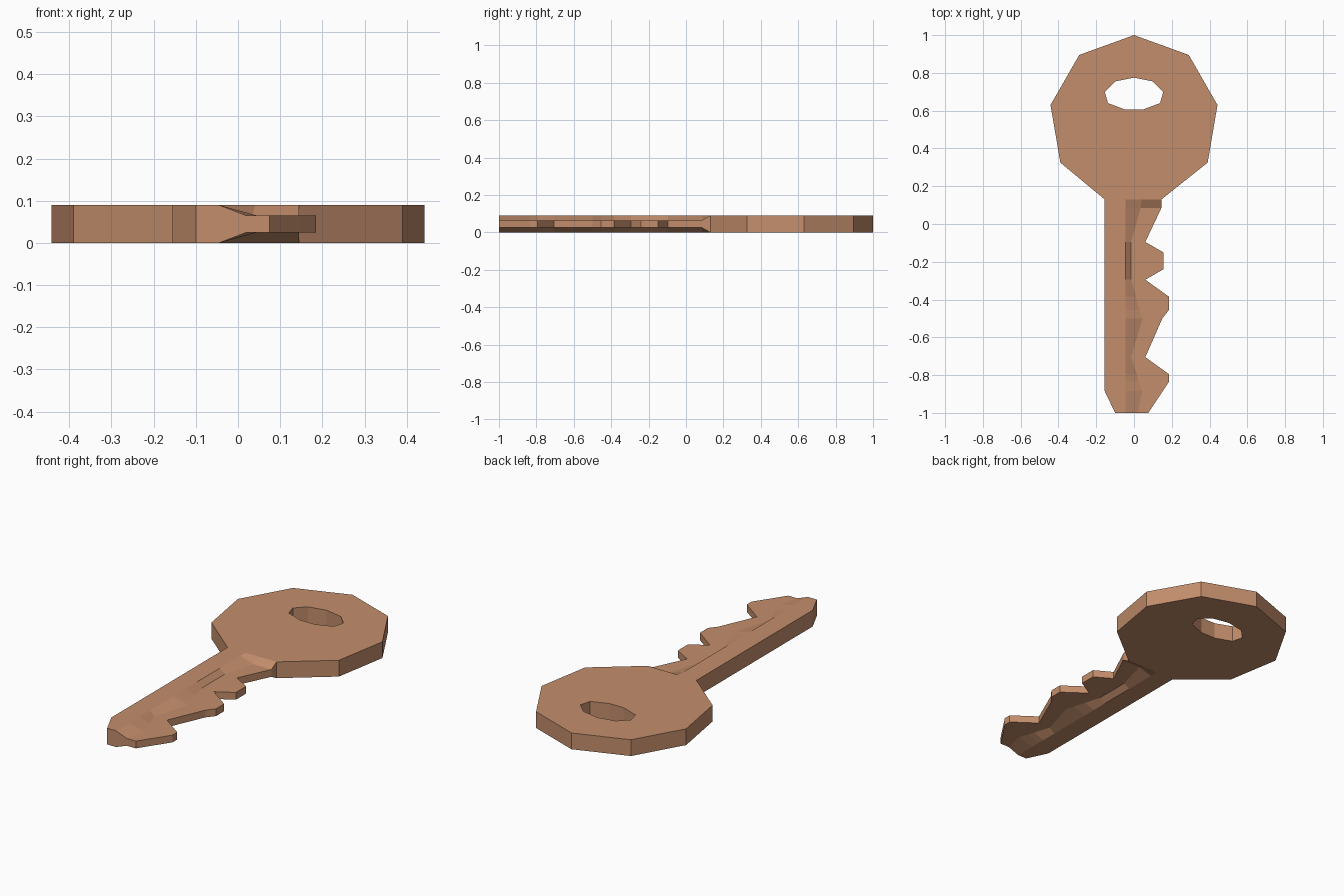
import bpy, bmesh

if "Cube" in bpy.data.objects:
    bpy.data.objects.remove(bpy.data.objects["Cube"])

T = 0.09                # full thickness
LO, HI = 0.025, 0.065   # thin toothed web

# Blade stations: y, left edge, groove foot x, tooth edge x
stations = [
    (0.13, -0.155, 0.04, 0.145), (0.085, -0.155, 0.035, 0.145),
    (-0.095, -0.155, -0.015, 0.06), (-0.15, -0.155, -0.015, 0.155),
    (-0.24, -0.155, -0.015, 0.155), (-0.295, -0.155, -0.015, 0.06),
    (-0.385, -0.155, 0.01, 0.185), (-0.455, -0.155, 0.03, 0.185),
    (-0.50, -0.155, 0.045, 0.15), (-0.705, -0.155, -0.015, 0.06),
    (-0.795, -0.155, 0.015, 0.185), (-0.835, -0.155, 0.025, 0.185),
    (-0.885, -0.155, 0.045, 0.152), (-1.0, -0.10, 0.02, 0.075),
]
# Half outlines of the nine-sided bow and its hole, mirrored in x
bow_half = [(0.29, 0.895), (0.442, 0.63), (0.39, 0.325)]
hole_half = [(0.10, 0.755), (0.155, 0.70), (0.138, 0.64), (0.045, 0.605)]

bm = bmesh.new()


def vert(x, y, z):
    return bm.verts.new((x, y, z))


# Blade rows, top and bottom skins
top_rows, bottom_rows = [], []
for i, (y, left, foot, edge) in enumerate(stations):
    xs = (left, -0.045, foot, edge)
    hi, lo = (T, 0) if i == 0 else (HI, LO)
    top_rows.append([vert(x, y, z) for x, z in zip(xs, (T, T, hi, hi))])
    bottom_rows.append([vert(x, y, z) for x, z in zip(xs, (0, 0, lo, lo))])

for rows in (top_rows, bottom_rows):
    for a, b in zip(rows, rows[1:]):
        for k in range(3):
            bm.faces.new((a[k], a[k + 1], b[k + 1], b[k]))
for i in range(len(stations) - 1):
    for k in (0, 3):
        bm.faces.new((top_rows[i][k], top_rows[i + 1][k],
                      bottom_rows[i + 1][k], bottom_rows[i][k]))
# Blade tip
bm.faces.new(top_rows[-1] + bottom_rows[-1][::-1])


# Bow skins, joined to the first blade row
def bow_skin(row, z):
    outer = [vert(0, 1, z)] + [vert(x, y, z) for x, y in bow_half]
    outer += [row[3], row[0]] + [vert(-x, y, z) for x, y in reversed(bow_half)]
    hole = [vert(0, 0.775, z)] + [vert(x, y, z) for x, y in hole_half]
    hole += [vert(-x, y, z) for x, y in reversed(hole_half)]
    for i in range(9):
        j = (i + 1) % 9
        rim = row[::-1] if i == 4 else [outer[i], outer[j]]
        bm.faces.new(rim + [hole[j], hole[i]])
    return outer, hole


top_loops = bow_skin(top_rows[0], T)
bottom_loops = bow_skin(bottom_rows[0], 0)

# Bow rim and hole walls
for n, (t, b) in enumerate(zip(top_loops, bottom_loops)):
    for i in range(9):
        if n == 0 and i == 4:
            continue    # the blade continues here
        j = (i + 1) % 9
        bm.faces.new((t[i], t[j], b[j], b[i]))

bmesh.ops.recalc_face_normals(bm, faces=bm.faces)
mesh = bpy.data.meshes.new("key")
bm.to_mesh(mesh)
bm.free()

# Copper material
copper = bpy.data.materials.new("copper")
copper.diffuse_color = (0.55, 0.27, 0.15, 1)
copper.use_nodes = True
copper.node_tree.nodes["Principled BSDF"].inputs["Base Color"].default_value = copper.diffuse_color
mesh.materials.append(copper)
key = bpy.data.objects.new("key", mesh)
bpy.context.collection.objects.link(key)
